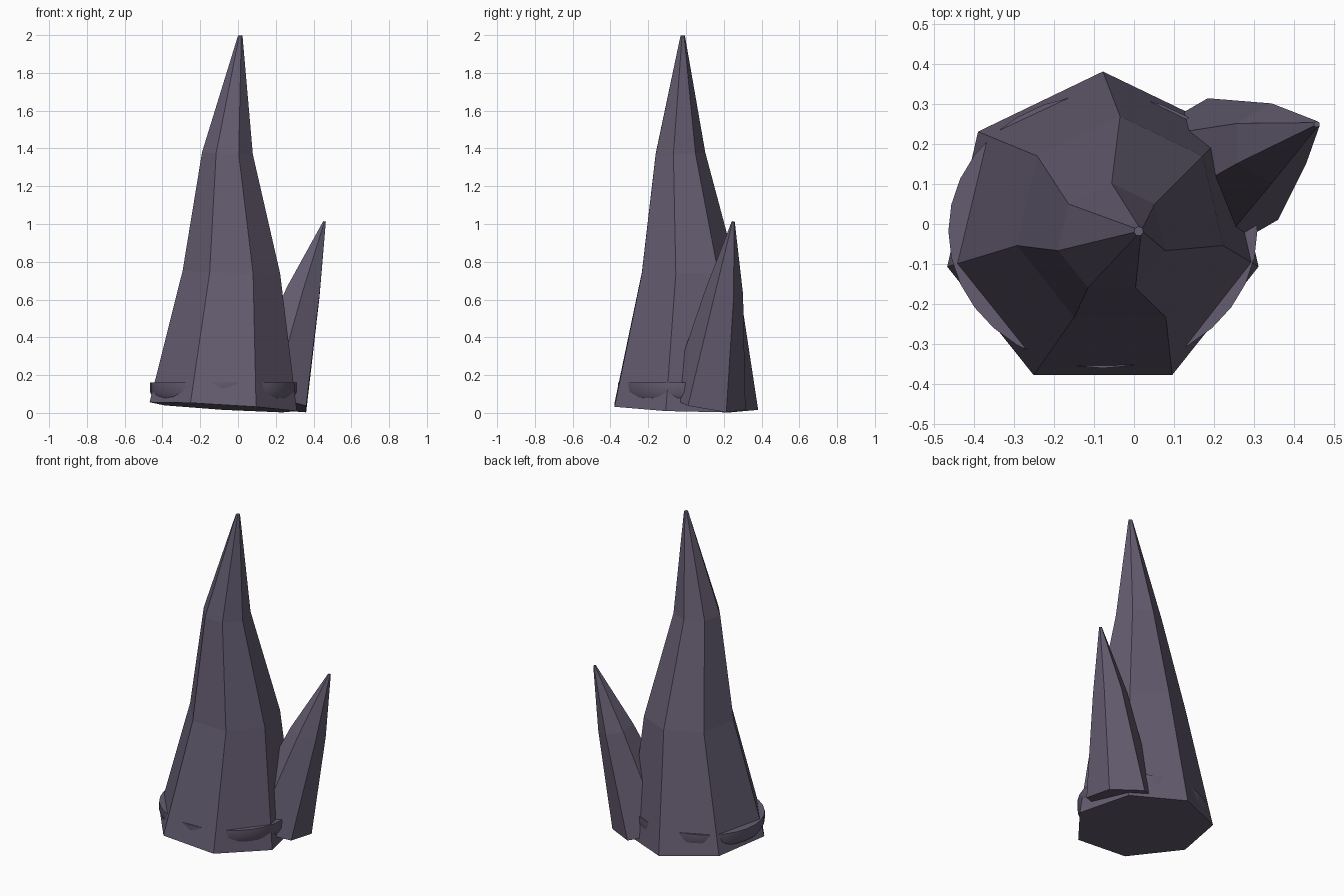
import bpy, bmesh, math

if "Cube" in bpy.data.objects:
    bpy.data.objects.remove(bpy.data.objects["Cube"])

stone = bpy.data.materials.new("purple_grey_stone")
stone.diffuse_color = (0.127, 0.107, 0.162, 1)
stone.use_nodes = True
stone.node_tree.nodes["Principled BSDF"].inputs["Base Color"].default_value = stone.diffuse_color


def loft(name, sides, start, rings):
    """Stack rings (cx, cy, cz, rx, ry, slope_x, slope_y) into a closed solid."""
    bm = bmesh.new()
    loops = []
    for cx, cy, cz, rx, ry, sx, sy in rings:
        loop = []
        for i in range(sides):
            a = math.radians(start) + 2 * math.pi * i / sides
            dx, dy = rx * math.cos(a), ry * math.sin(a)
            loop.append(bm.verts.new((cx + dx, cy + dy, cz + sx * dx + sy * dy)))
        loops.append(loop)
    for lo, hi in zip(loops, loops[1:]):
        for i in range(sides):
            j = (i + 1) % sides
            bm.faces.new((lo[i], lo[j], hi[j], hi[i]))
    bm.faces.new(loops[0][::-1])
    bm.faces.new(loops[-1])
    mesh = bpy.data.meshes.new(name)
    bm.to_mesh(mesh)
    bm.free()
    mesh.materials.append(stone)
    obj = bpy.data.objects.new(name, mesh)
    bpy.context.collection.objects.link(obj)
    return obj


# Tall seven-sided spire with a bent axis
loft("main_spire", 7, 90, [
    (-0.078, -0.018, 0.030, 0.400, 0.400, -0.06, -0.035),
    (-0.035, 0.005, 0.745, 0.265, 0.265, -0.03, 0.02),
    (-0.056, -0.036, 1.375, 0.138, 0.138, -0.04, 0.03),
    (0.012, -0.018, 1.998, 0.012, 0.012, 0, 0),
])

# Short six-sided spire leaning outward
loft("side_spire", 6, 30, [
    (0.185, 0.112, 0.050, 0.203, 0.203, -0.17, -0.17),
    (0.345, 0.202, 0.640, 0.100, 0.100, -0.22, -0.12),
    (0.458, 0.250, 1.013, 0.008, 0.008, -0.2, -0.1),
])

# Smooth round band that just pokes through the spire's lower faces
band = loft("base_band", 32, 0, [
    (-0.078, -0.018, 0.08, 0.372, 0.328, 0, 0),
    (-0.078, -0.018, 0.11, 0.387, 0.343, 0, 0),
    (-0.078, -0.018, 0.16, 0.387, 0.343, 0, 0),
])
bpy.context.view_layer.objects.active = band
band.select_set(True)
bpy.ops.object.shade_smooth_by_angle(angle=math.radians(50))
